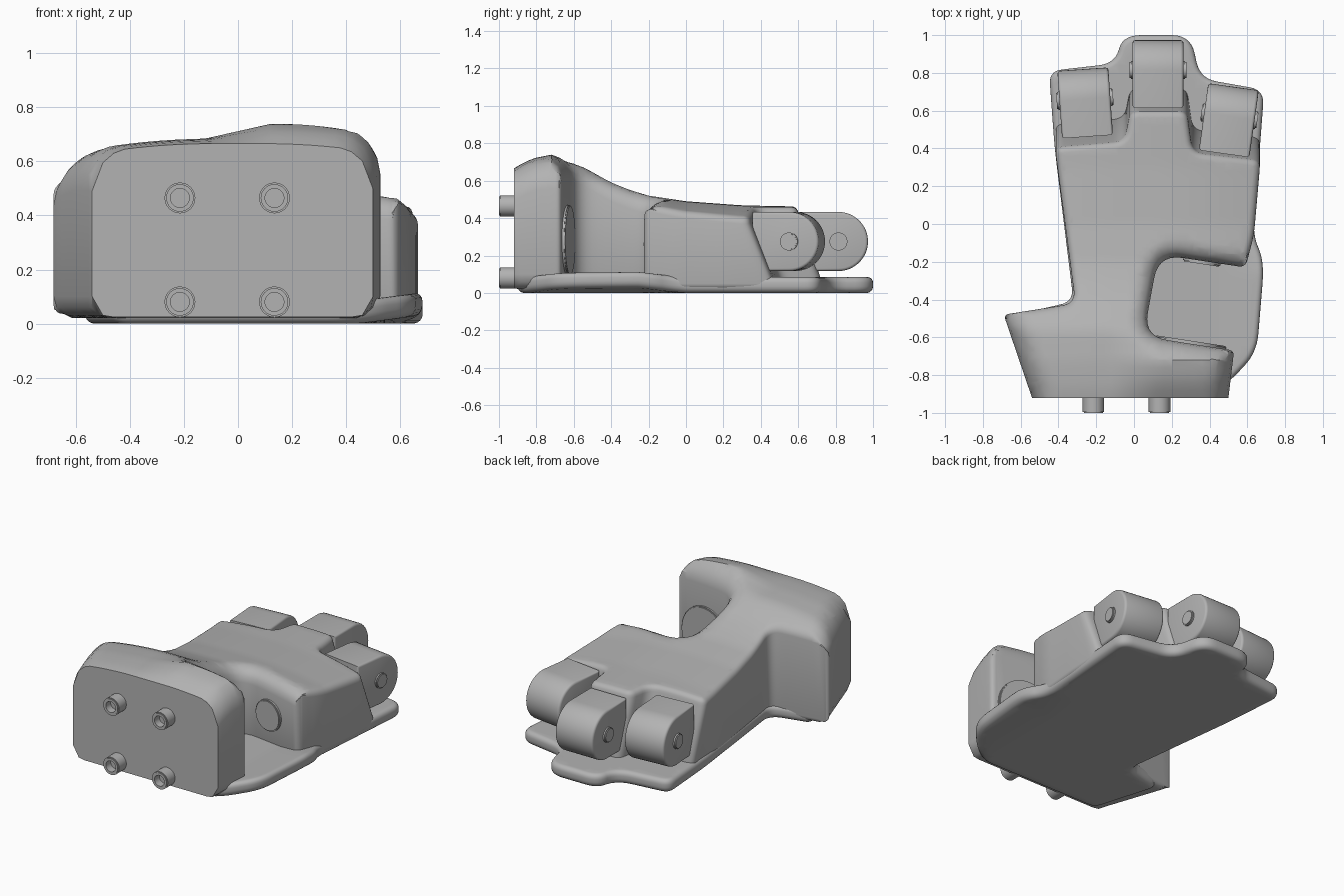
import bpy, bmesh, math
from mathutils import Vector, Matrix
from mathutils.geometry import delaunay_2d_cdt

if "Cube" in bpy.data.objects:
    bpy.data.objects.remove(bpy.data.objects["Cube"])

grey = bpy.data.materials.new("plain grey")
grey.use_nodes = True
grey.diffuse_color = (0.45, 0.45, 0.45, 1)
for node in grey.node_tree.nodes:
    if node.type == 'BSDF_PRINCIPLED':
        node.inputs["Base Color"].default_value = grey.diffuse_color


def finish(name, bm, matrix=Matrix()):
    bmesh.ops.recalc_face_normals(bm, faces=bm.faces)
    mesh = bpy.data.meshes.new(name)
    bm.to_mesh(mesh)
    bm.free()
    mesh.materials.append(grey)
    mesh.shade_smooth()
    mesh.set_sharp_from_angle(angle=math.radians(35))
    obj = bpy.data.objects.new(name, mesh)
    obj.matrix_world = matrix
    bpy.context.collection.objects.link(obj)


def rounded_outline(corners, step=0.04):
    """Closed outline from (x, y, rounding) corners, with even spacing."""
    raw = []
    for i, (x, y, r) in enumerate(corners):
        p = Vector((x, y))
        a = Vector(corners[i - 1][:2]) - p
        b = Vector(corners[(i + 1) % len(corners)][:2]) - p
        if r == 0:
            raw.append(p)
            continue
        a = p + a.normalized() * min(r, a.length * 0.48)
        b = p + b.normalized() * min(r, b.length * 0.48)
        for k in range(8):
            t = k / 7
            raw.append(a * (1 - t) ** 2 + p * 2 * t * (1 - t) + b * t * t)
    out = []
    for p, q in zip(raw, raw[1:] + raw[:1]):
        n = max(1, round((q - p).length / step))
        out += [p.lerp(q, k / n) for k in range(n)]
    return out


def slab(name, corners, top, bottom, radius, low_radius, lean=lambda y: 0):
    """Solid with a free outline, shaped top and bottom, and rounded rims."""
    line = rounded_outline(corners)
    n = len(line)
    segs = []
    for p, q in zip(line, line[1:] + line[:1]):
        m = (p + q) / 2
        segs.append((p, q, radius(m.x, m.y), low_radius(m.x, m.y)))

    def measure(p):
        near, high, low = 9, 0, 0
        for a, b, r, s in segs:
            d = b - a
            t = max(0, min(1, (p - a).dot(d) / d.length_squared))
            e = (p - a - d * t).length
            near = min(near, e)
            if e < r:
                high = max(high, r - math.sqrt(r * r - (r - e) ** 2))
            if e < s:
                low = max(low, s - math.sqrt(s * s - (s - e) ** 2))
        return near, high, low

    # Rim rows, then an even grid inside
    points = list(line)
    for i in range(n):
        d = line[(i + 1) % n] - line[i - 1]
        inward = Vector((-d.y, d.x)).normalized()
        r = segs[i][2]
        if r < 0.01:
            continue
        for f in (0.08, 0.29, 0.62, 1):
            p = line[i] + inward * r * f
            if measure(p)[0] > r * f * 0.9:
                points.append(p)
    for i in range(-18, 19):
        for j in range(-24, 26):
            p = Vector((i, j)) * 0.04
            if measure(p)[0] > 0.04:
                points.append(p)
    flat, _, tris, *_ = delaunay_2d_cdt(points, [], [list(range(n))], 1, 1e-5)

    bm = bmesh.new()
    up, down = [], []
    for p in flat:
        _, high, low = measure(p)
        up.append(bm.verts.new((p.x, p.y, top(p.x, p.y) - high)))
        down.append(bm.verts.new((p.x, p.y + lean(p.y), bottom(p.x, p.y) + low)))
    count = {}
    for t in tris:
        bm.faces.new([up[i] for i in t])
        bm.faces.new([down[i] for i in reversed(t)])
        for a, b in zip(t, list(t[1:]) + [t[0]]):
            key = (min(a, b), max(a, b))
            count[key] = count.get(key, 0) + 1
    for (a, b), c in count.items():
        if c == 1:
            bm.faces.new((up[a], up[b], down[b], down[a]))
    bmesh.ops.delete(bm, geom=[v for v in bm.verts if not v.link_faces], context='VERTS')
    finish(name, bm)


# Palm and wrist shell
profile = [(-0.92, 0.67), (-0.82, 0.72), (-0.72, 0.74), (-0.6, 0.705), (-0.5, 0.645),
           (-0.4, 0.59), (-0.3, 0.55), (-0.2, 0.52), (0, 0.49), (0.3, 0.468), (0.7, 0.46)]


def palm_top(x, y):
    z = profile[0][1]
    for (a, za), (b, zb) in zip(profile, profile[1:]):
        if a <= y <= b:
            z = za + (zb - za) * (y - a) / (b - a)
    crown = 0.2 * max(0, abs(x) - 0.1) ** 2
    side = max(0, min(1, 0.5 - x * 4)) * max(0, z - 0.67) * 0.8
    return z - crown - side


def palm_radius(x, y):
    if y < -0.91:
        return 0.004
    if y < -0.5 and x < -0.5 or y < -0.68 and x > 0.45:
        return 0.14
    if -0.7 < y < -0.1 and 0 < x < 0.57:
        return 0.1
    return 0.035


def palm_low_radius(x, y):
    if y < -0.91:
        return 0.004
    return 0.08 if y < -0.5 and (x < -0.5 or x > 0.5) else 0.03


palm = [(-0.54, -0.92, 0), (0.5, -0.92, 0), (0.53, -0.67, 0.03), (0.05, -0.595, 0.13),
        (0.13, -0.16, 0.13), (0.59, -0.23, 0.04), (0.635, -0.06, 0.06), (0.67, 0.34, 0.05),
        (0.31, 0.38, 0.06), (0.28, 0.6, 0.05), (-0.02, 0.6, 0.05), (-0.05, 0.44, 0.06),
        (-0.42, 0.41, 0.05), (-0.31, -0.42, 0.07), (-0.69, -0.48, 0.03)]
slab("palm_shell", palm, palm_top, lambda x, y: 0.02, palm_radius, palm_low_radius,
     lambda y: 0.13 * max(0, min(1, (y - 0.22) / 0.1)))

# Base plate reaching under the fingers and the thumb pocket
plate = [(-0.45, -0.9, 0.06), (0.4, -0.9, 0.06), (0.52, -0.82, 0.05), (0.65, -0.68, 0.1),
         (0.69, -0.2, 0.12), (0.63, -0.06, 0.08), (0.69, 0.71, 0.08), (0.35, 0.77, 0.09),
         (0.3, 1, 0.1), (-0.06, 1, 0.1), (-0.1, 0.85, 0.09), (-0.45, 0.81, 0.07),
         (-0.42, 0.4, 0.1), (-0.32, -0.41, 0.07), (-0.58, -0.47, 0.06)]


def lift(x, y):
    return 0.13 * max(0, x - 0.45) * max(0, min(1, -4 * y))


slab("base_plate", plate, lambda x, y: 0.085 + lift(x, y), lift,
     lambda x, y: 0.03, lambda x, y: 0.035)


def disc(name, centre, axis, radius, depth, hole=0):
    bm = bmesh.new()
    bmesh.ops.create_cone(bm, cap_ends=True, segments=32, radius1=radius,
                          radius2=radius, depth=depth)
    rim = [e for f in bm.faces if len(f.verts) > 4 for e in f.edges]
    bmesh.ops.bevel(bm, geom=rim, offset=min(0.006, depth / 4), segments=2, affect='EDGES')
    if hole:
        cap = max(bm.faces, key=lambda f: f.calc_center_median().z)
        bmesh.ops.inset_region(bm, faces=[cap], thickness=radius - hole - 0.006)
        ext = bmesh.ops.extrude_discrete_faces(bm, faces=[cap])
        bmesh.ops.translate(bm, verts=ext["faces"][0].verts, vec=(0, 0, -depth * 0.5))
    turn = Vector(axis).to_track_quat('Z', 'Y').to_matrix().to_4x4()
    finish(name, bm, Matrix.Translation(centre) @ turn)


# Knuckles: rounded blocks, each with a hinge pin
def knuckle(name, x, y, yaw, width=0.27, r=0.158):
    bm = bmesh.new()
    outline = [(-0.2, r), (-0.2, -r)]
    for k in range(25):
        a = math.pi * (k / 24 - 0.5)
        outline.append((r * math.cos(a), r * math.sin(a)))
    face = bm.faces.new([bm.verts.new((-width / 2, u, v)) for u, v in outline])
    ext = bmesh.ops.extrude_face_region(bm, geom=[face])
    moved = [v for v in ext["geom"] if isinstance(v, bmesh.types.BMVert)]
    bmesh.ops.translate(bm, verts=moved, vec=(width, 0, 0))
    rims = [e for e in bm.edges if abs(e.verts[0].co.x - e.verts[1].co.x) < 0.001]
    bmesh.ops.bevel(bm, geom=rims, offset=0.015, segments=3, affect='EDGES', profile=0.5)
    place = Matrix.Translation((x, y, 0.275)) @ Matrix.Rotation(math.radians(yaw), 4, 'Z')
    finish(name, bm, place)
    disc(name + "_pin", (x, y, 0.275), place.to_3x3() @ Vector((1, 0, 0)), 0.048, width + 0.03)


knuckle("left_knuckle", 0.505, 0.57, -8)
knuckle("middle_knuckle", 0.127, 0.815, 0)
knuckle("right_knuckle", -0.26, 0.662, 4)

# Thumb hinge discs on both walls of the pocket
disc("thumb_disc_front", (0.3, -0.633, 0.28), (0.15, 0.98, 0), 0.19, 0.03)
disc("thumb_disc_back", (0.36, -0.197, 0.26), (-0.15, -0.98, 0), 0.1, 0.03)

# Hollow mounting pegs on the wrist
for side, x in (("left", 0.135), ("right", -0.215)):
    for level, z in (("upper", 0.465), ("lower", 0.08)):
        disc(side + "_" + level + "_peg", (x, -0.95, z), (0, -1, 0), 0.057, 0.1, 0.035)
